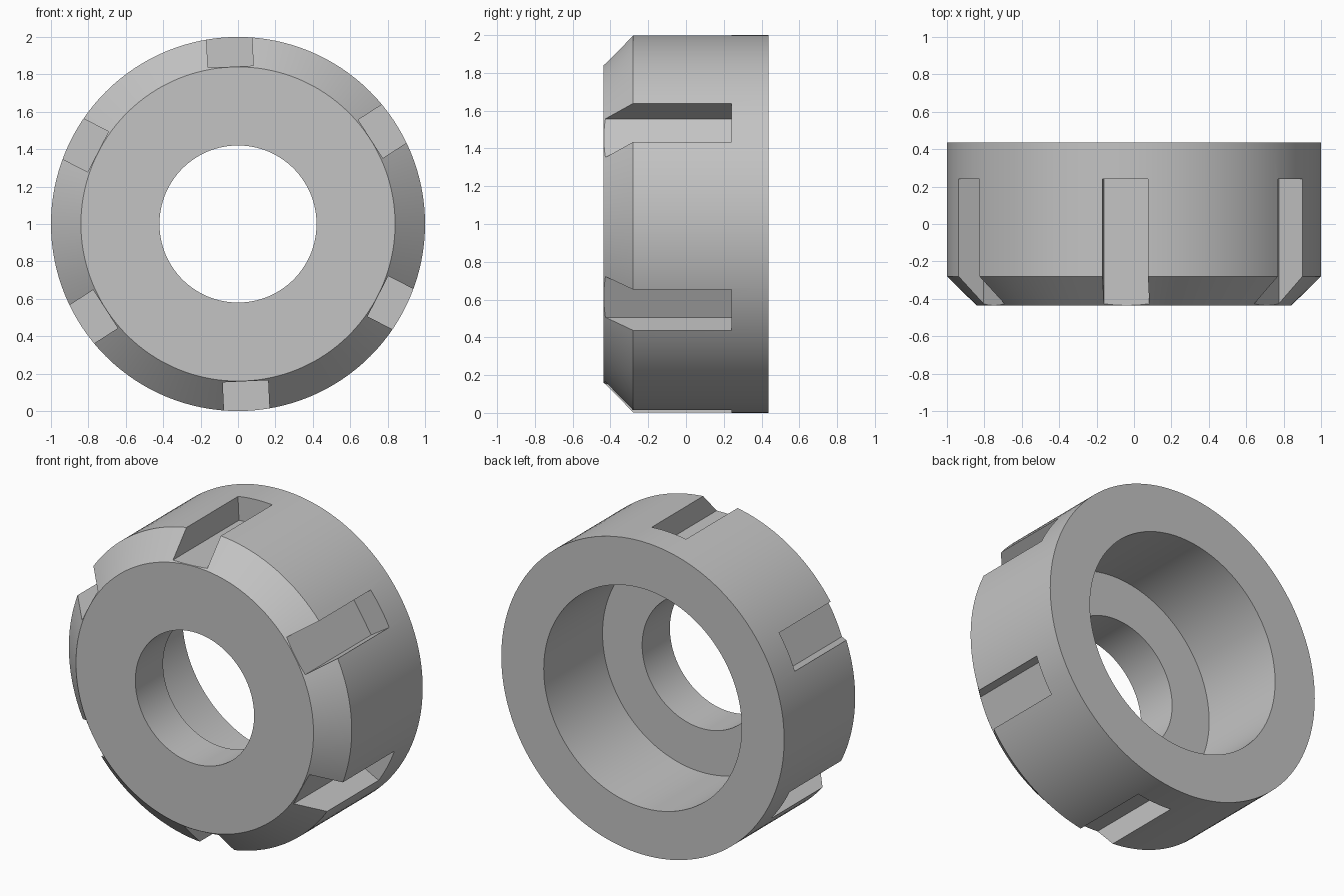
import bpy, bmesh, math
from mathutils import Matrix

cube = bpy.data.objects.get("Cube")
if cube:
    bpy.data.objects.remove(cube, do_unlink=True)

SEGMENTS = 128
HALF = 0.437            # half the thickness along y
NOTCH_ANGLE = 92.7      # first notch, in degrees around the axis

steel = bpy.data.materials.new("grey steel")
steel.use_nodes = True
grey = (0.55, 0.55, 0.55, 1)
steel.diffuse_color = grey
steel.node_tree.nodes["Principled BSDF"].inputs["Base Color"].default_value = grey


def make_object(name, bm):
    bmesh.ops.recalc_face_normals(bm, faces=bm.faces)
    mesh = bpy.data.meshes.new(name)
    bm.to_mesh(mesh)
    bm.free()
    mesh.materials.append(steel)
    obj = bpy.data.objects.new(name, mesh)
    bpy.context.collection.objects.link(obj)
    obj.location.z = 1
    return obj


# Nut body: closed (radius, y) profile turned around the y axis
profile = [(0.42, -HALF), (0.84, -HALF), (1, -0.28), (1, HALF),
           (0.70, HALF), (0.70, -0.157), (0.42, -0.157)]
bm = bmesh.new()
ring = [bm.verts.new((r, y, 0)) for r, y in profile]
edges = [bm.edges.new((a, b)) for a, b in zip(ring, ring[1:] + ring[:1])]
bmesh.ops.spin(bm, geom=ring + edges, axis=(0, 1, 0), cent=(0, 0, 0),
               angle=math.tau, steps=SEGMENTS, use_duplicate=False)
bmesh.ops.remove_doubles(bm, verts=bm.verts, dist=1e-4)
body = make_object("slotted_nut", bm)

# Six wrench notches, open at the front and stopped short of the back
floor, top, width = 0.842, 1.2, 0.243
front, back = -0.6, 0.24
bm = bmesh.new()
for i in range(6):
    turn = Matrix.Rotation(math.radians(90 - NOTCH_ANGLE - 60 * i), 4, 'Y')
    place = Matrix.Translation((0, (front + back) / 2, (floor + top) / 2))
    size = Matrix.Diagonal((width, back - front, top - floor, 1))
    bmesh.ops.create_cube(bm, size=1, matrix=turn @ place @ size)
cutter = make_object("notch_cutter", bm)
cutter.hide_render = True

# Cut the notches, apply the cut and drop the cutter
cut = body.modifiers.new("notches", 'BOOLEAN')
cut.operation = 'DIFFERENCE'
cut.solver = 'EXACT'
cut.object = cutter
bpy.ops.object.select_all(action='DESELECT')
body.select_set(True)
bpy.context.view_layer.objects.active = body
bpy.ops.object.modifier_apply(modifier=cut.name)
bpy.data.objects.remove(cutter, do_unlink=True)

bpy.ops.object.shade_smooth_by_angle(angle=math.radians(25))
